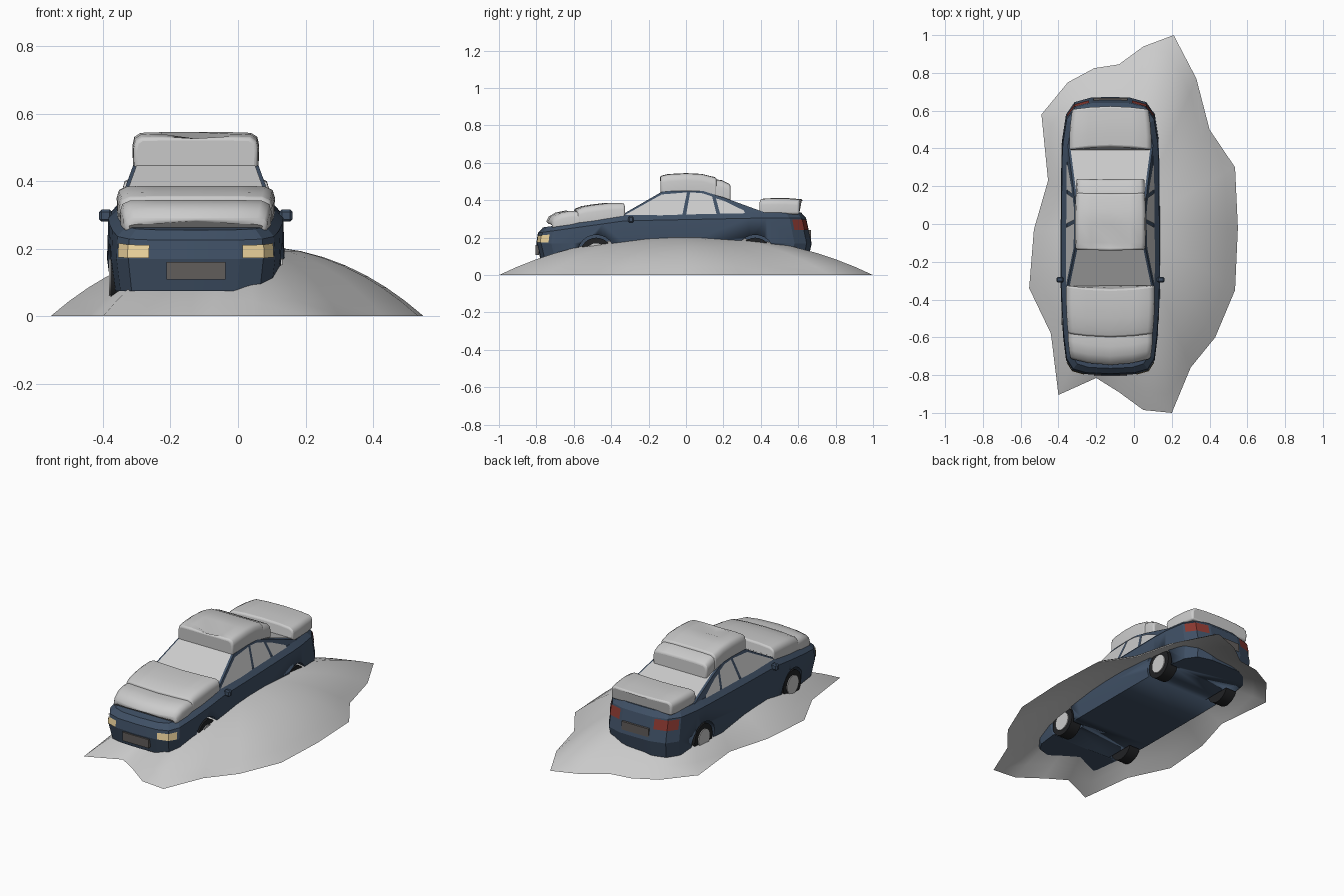
import bpy, bmesh, math

if "Cube" in bpy.data.objects:
    bpy.data.objects.remove(bpy.data.objects["Cube"])

CX = -0.125  # the car sits off-centre on the mound


def material(name, rgb):
    m = bpy.data.materials.new(name)
    m.diffuse_color = (*rgb, 1)
    m.use_nodes = True
    m.node_tree.nodes["Principled BSDF"].inputs["Base Color"].default_value = m.diffuse_color
    return m


NAVY = material("navy_paint", (0.05, 0.08, 0.13))
BLACK = material("rubber", (0.015, 0.016, 0.018))
CREAM = material("lamp_cream", (0.85, 0.66, 0.34))
RED = material("lamp_red", (0.25, 0.04, 0.03))
BROWN = material("plate_grey", (0.12, 0.11, 0.105))


def make(name, verts, faces, mat=None, smooth=None, dx=CX):
    me = bpy.data.meshes.new(name)
    me.from_pydata([(x + dx, y, z) for x, y, z in verts], [], faces)
    bm = bmesh.new()
    bm.from_mesh(me)
    bmesh.ops.recalc_face_normals(bm, faces=bm.faces)
    bm.to_mesh(me)
    bm.free()
    ob = bpy.data.objects.new(name, me)
    bpy.context.collection.objects.link(ob)
    if mat:
        me.materials.append(mat)
    if smooth:
        bpy.ops.object.select_all(action='DESELECT')
        ob.select_set(True)
        bpy.context.view_layer.objects.active = ob
        bpy.ops.object.shade_smooth_by_angle(angle=math.radians(smooth))
    return ob


def box(name, c, s, mat):
    v = [(c[0] + i * s[0] / 2, c[1] + j * s[1] / 2, c[2] + k * s[2] / 2)
         for i in (-1, 1) for j in (-1, 1) for k in (-1, 1)]
    return make(name, v, [(0, 1, 3, 2), (4, 5, 7, 6), (0, 1, 5, 4),
                          (2, 3, 7, 6), (0, 2, 6, 4), (1, 3, 7, 5)], mat)


def disc(name, c, r, width, mat=None, n=24):
    v = [(c[0] + s * width / 2, c[1] + r * math.cos(2 * math.pi * i / n),
          c[2] + r * math.sin(2 * math.pi * i / n)) for s in (-1, 1) for i in range(n)]
    f = [(i, (i + 1) % n, n + (i + 1) % n, n + i) for i in range(n)]
    f += [tuple(range(n)), tuple(range(n, 2 * n))]
    return make(name, v, f, mat, 40)


def stack(rings):
    n = len(rings[0])
    return [(a * n + i, a * n + (i + 1) % n, (a + 1) * n + (i + 1) % n, (a + 1) * n + i)
            for a in range(len(rings) - 1) for i in range(n)]


# Snow mound: open dome with an uneven outline
edge = [(.21, 1), (.33, .77), (.40, .50), (.535, .30), (.55, -.02), (.535, -.35), (.43, -.60),
        (.30, -.76), (.20, -1), (.05, -.985), (-.08, -.89), (-.20, -.815), (-.40, -.905),
        (-.44, -.58), (-.555, -.34), (-.53, -.03), (-.455, .23), (-.49, .58), (-.35, .75),
        (-.21, .825), (-.08, .845), (.05, .94)]
rings = [[(x * r, y * r, .21 * (1 - r ** 2.3)) for x, y in edge]
         for r in (1, .9, .8, .7, .58, .46, .34, .2)]
verts = sum(rings, []) + [(0, 0, .21)]
n = len(edge)
faces = stack(rings) + [(7 * n + i, 7 * n + (i + 1) % n, 8 * n) for i in range(n)]
make("snow_mound", verts, faces, None, 60, 0)

# Car body: stacked plan outlines from floor to shoulder to deck
half = [(0, -.80), (.13, -.795), (.20, -.775), (.235, -.72), (.25, -.6), (.26, -.45),
        (.263, -.33), (.263, 0), (.26, .35), (.255, .45), (.235, .58), (.19, .645),
        (.1, .67), (0, .672)]


def deck(y):
    return .255 + .065 * (y + .8) / .47 if y < -.33 else min(.335, .32 + .02 * (y + .33))


def level(k):
    fx, front, rear = [(.95, .97, .97), (1, 1, 1), (.985, .99, .955), (.88, .955, .915)][k]
    return [(x * fx, y * (front if y < 0 else rear),
             [.075, .17, deck(y) - .03, deck(y)][k]) for x, y in half]


levels = [level(k) for k in range(4)]
rings = [h + [(-x, y, z) for x, y, z in h[-2:0:-1]] for h in levels]
h, M = len(half), len(rings[0])
faces = stack(rings)
for o in (0, 3 * M):
    faces += [(o, o + 1, o + M - 1), (o + h - 2, o + h - 1, o + h)]
    faces += [(o + i, o + i + 1, o + M - i - 1, o + M - i) for i in range(1, h - 2)]
body = make("car_body", sum(rings, []), faces, NAVY, 12)

# Wheels and their arches
for side, s in (("left", -1), ("right", 1)):
    for end, y in (("front", -.48), ("rear", .37)):
        cut = disc(f"arch_cutter_{end}_{side}", (s * .255, y, .115), .1, .17, NAVY)
        cut.hide_render = True
        cut.hide_set(True)
        b = body.modifiers.new("arch", 'BOOLEAN')
        b.operation, b.object, b.solver = 'DIFFERENCE', cut, 'EXACT'
        disc(f"tyre_{end}_{side}", (s * .217, y, .115), .085, .07, BLACK)
        disc(f"hub_{end}_{side}", (s * .22, y, .115), .055, .075)

# Cabin: roof line swept between planar leaning sides
roof = [(-.35, .318), (-.13, .445), (-.03, .456), (.08, .453), (.2, .415), (.42, .335)]


def hx(z):
    return .232 - .36 * (z - .318)


verts = [(s * hx(z), y, z) for s in (1, -1) for y, z in roof + [(.42, .30), (-.35, .30)]]
faces = [(i, (i + 1) % 8, 8 + (i + 1) % 8, 8 + i) for i in range(8)]
faces += [tuple(range(8)), tuple(range(8, 16))]
make("cabin", verts, faces, NAVY)

# Glass panes, set just proud of the cabin
panes = {"front_door": [(-.325, .322), (-.13, .431), (.005, .442), (-.02, .318)],
         "rear_door": [(.0, .318), (.022, .442), (.085, .438), (.14, .42), (.165, .318)],
         "quarter": [(.185, .318), (.16, .41), (.2, .398), (.31, .345), (.32, .318)]}
for name, pts in panes.items():
    for side, s in (("left", -1), ("right", 1)):
        make(f"{name}_window_{side}", [(s * (hx(z) + .004), y, z) for y, z in pts],
             [tuple(range(len(pts)))])


def screen(name, pts):
    make(name, [(s * (hx(z) - .012), y, z + .005) for y, z in pts for s in (-1, 1)],
         [(2 * i, 2 * i + 1, 2 * i + 3, 2 * i + 2) for i in range(len(pts) - 1)])


screen("windscreen", [(-.343, .322), (-.135, .442)])
screen("rear_window", [(.09, .4498), (.2, .415), (.41, .3386)])


# Lamps: patches following the body between two levels
def lamp(name, params, f0, f1, mat):
    def at(t, f):
        i = min(int(t), h - 2)
        u = t - i
        p = [[a + (b - a) * u for a, b in zip(lv[i], lv[i + 1])] for lv in levels[1:3]]
        x, y, z = [a + (b - a) * f for a, b in zip(*p)]
        return x * 1.015, y * 1.006, z
    for side, s in (("left", -1), ("right", 1)):
        v = [at(t, f) for t in params for f in (f0, f1)]
        make(f"{name}_{side}", [(s * x, y, z) for x, y, z in v],
             [(2 * i, 2 * i + 1, 2 * i + 3, 2 * i + 2) for i in range(len(params) - 1)], mat)


lamp("headlight", [1.1, 2, 2.8], .05, .72, CREAM)
lamp("tail_light", [10.15, 11, 11.85], .52, .95, RED)
box("front_plate", (0, -.795, .134), (.175, .02, .052), BROWN)
box("rear_plate", (0, .658, .215), (.18, .02, .05), BROWN)

# Door mirrors
for side, s in (("left", -1), ("right", 1)):
    m = box(f"mirror_{side}", (s * .267, -.295, .298), (.038, .03, .036), NAVY)
    m.modifiers.new("bevel", 'BEVEL').width = .007
    box(f"mirror_arm_{side}", (s * .245, -.29, .287), (.035, .015, .012), NAVY)


# Snow slabs: soft cross-sections along y, bowed in plan
def snow(name, stations, bow, dent=0):
    sec = [(1, 0), (1.01, .6), (.98, .86), (.88, .98), (.55, 1)]
    sec = sec + [(0, 1)] + [(-a, b) for a, b in sec[::-1]]
    rings = []
    for k, (y, zb, zt, w) in enumerate(stations):
        rings.append([(a * w, y + bow * a * a, zb + (zt - zb) * b
                       - (dent if k == 1 and a == 0 else 0)) for a, b in sec])
    c = len(sec)
    f = stack(rings) + [tuple(range(c)), tuple(range(len(rings) * c - c, len(rings) * c))]
    ob = make(name, sum(rings, []), f, None, 50)
    b = ob.modifiers.new("bevel", 'BEVEL')
    b.width, b.segments, b.angle_limit = .01, 3, math.radians(50)


snow("nose_snow", [(-.75, .25, .282, .205), (-.735, .25, .312, .212), (-.70, .255, .333, .217),
                   (-.65, .26, .344, .222), (-.57, .27, .34, .222)], .035)
snow("bonnet_snow", [(-.60, .27, .352, .222), (-.56, .275, .368, .226), (-.50, .28, .378, .23),
                     (-.43, .29, .386, .232), (-.345, .30, .386, .232)], .02)
snow("roof_snow", [(-.14, .435, .53, .182), (-.10, .44, .54, .185), (0, .445, .545, .186),
                   (.08, .44, .541, .185), (.16, .41, .522, .182)], .004, .03)
snow("rear_window_snow", [(.14, .42, .515, .178), (.19, .41, .507, .18),
                          (.235, .395, .485, .178)], .004)
snow("boot_snow", [(.41, .325, .408, .215), (.48, .325, .412, .215), (.55, .325, .411, .21),
                   (.625, .325, .405, .2)], -.018)
